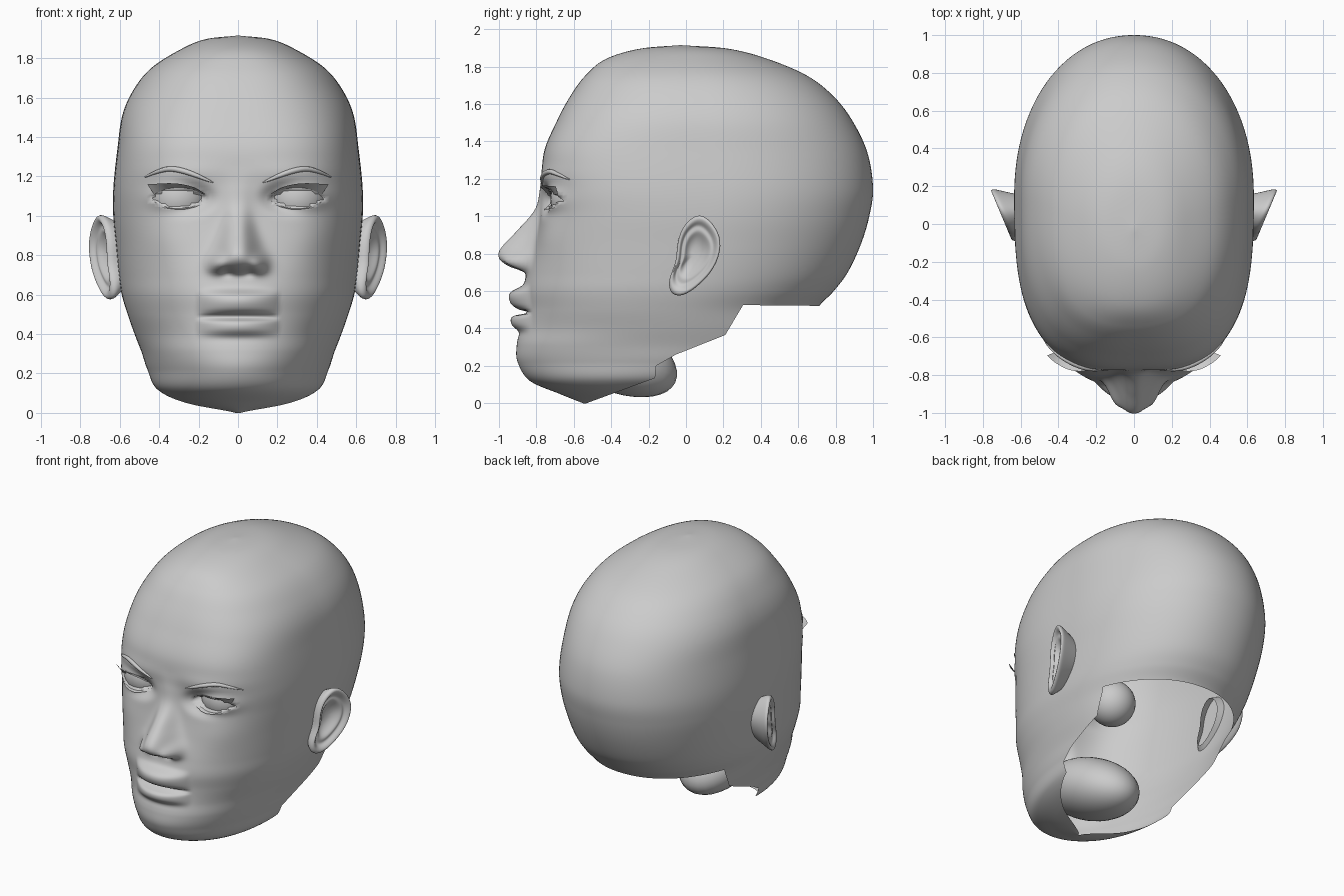
import bpy
import bmesh
from math import sin, cos, pi, exp, radians
from mathutils import Vector, Matrix
from mathutils.bvhtree import BVHTree

if "Cube" in bpy.data.objects:
    bpy.data.objects.remove(bpy.data.objects["Cube"], do_unlink=True)

clay = bpy.data.materials.new("grey_clay")
clay.use_nodes = True
clay.diffuse_color = (0.6, 0.6, 0.6, 1)
clay.node_tree.nodes["Principled BSDF"].inputs["Base Color"].default_value = (0.6, 0.6, 0.6, 1)


def sample(points, t):
    """Smooth curve through (t, value) points."""
    last = len(points) - 1
    t = min(max(t, points[0][0]), points[last][0])
    i = 0
    while i < last - 1 and t > points[i + 1][0]:
        i += 1

    def slope(k):
        a, b = points[max(k - 1, 0)], points[min(k + 1, last)]
        return (b[1] - a[1]) / (b[0] - a[0])

    (t0, a), (t1, b) = points[i], points[i + 1]
    d = t1 - t0
    u = (t - t0) / d
    h = u * u * (3 - 2 * u)
    return (a * (1 - h) + b * h + d * slope(i) * u * (1 - u) ** 2
            - d * slope(i + 1) * u * u * (1 - u))


def bump(x, z, cx, cz, sx, sz):
    return exp(-((x - cx) / sx) ** 2 - ((z - cz) / sz) ** 2)


def finish(name, bm, mirror=False, subdivide=0):
    mesh = bpy.data.meshes.new(name)
    bm.to_mesh(mesh)
    bm.free()
    for face in mesh.polygons:
        face.use_smooth = True
    return dress(bpy.data.objects.new(name, mesh), mirror, subdivide)


def dress(obj, mirror=False, subdivide=0):
    bpy.context.collection.objects.link(obj)
    obj.data.materials.append(clay)
    if mirror:
        obj.modifiers.new("mirror", "MIRROR").use_mirror_merge = False
    if subdivide:
        sub = obj.modifiers.new("smooth", "SUBSURF")
        sub.levels = sub.render_levels = subdivide
    return obj


def bridge(bm, rings, closed=True):
    n = len(rings[0])
    for a, b in zip(rings, rings[1:]):
        for i in range(n if closed else n - 1):
            j = (i + 1) % n
            bm.faces.new((a[i], a[j], b[j], b[i]))


# Head cross sections: height, front, back, half width, squareness of the front
LEVELS = [
    (0, -.55, -.15, .03, 2), (.05, -.675, .05, .27, 2), (.12, -.835, .4, .41, 2),
    (.22, -.9, .62, .46, 2), (.31, -.905, .7, .49, 2.1), (.4, -.885, .7, .525, 2.1),
    (.5, -.87, .7, .56, 2.2), (.6, -.87, .79, .59, 2.3), (.7, -.85, .865, .605, 2.4),
    (.85, -.81, .935, .62, 2.6), (1, -.78, .98, .633, 2.8), (1.15, -.77, 1, .632, 3),
    (1.34, -.76, .97, .612, 3), (1.51, -.69, .89, .587, 2.8), (1.64, -.62, .79, .53, 2.6),
    (1.75, -.54, .65, .44, 2.5), (1.84, -.43, .44, .3, 2.3), (1.895, -.25, .23, .17, 2.1),
    (1.915, -.03, -.03, 0, 2)]
COLUMNS = [list(enumerate(c)) for c in zip(*LEVELS)]

# Face relief, all by height
NOSE = [(.66, 0), (.7, .015), (.73, .1), (.77, .165), (.82, .178),
        (.915, .115), (1.04, .03), (1.15, .01), (1.25, 0)]
NOSE_WIDTH = [(.7, .11), (.8, .1), (.95, .07), (1.1, .06), (1.25, .08)]
LIPS = [(.34, 0), (.38, .005), (.42, .05), (.455, .06), (.47, .04), (.485, -.03),
        (.5, .02), (.53, .065), (.59, .07), (.63, .01), (.66, 0)]
EYE = Vector((.3, -.575, 1.09))
BALL, LID = .15, .165


def lid_gap(x):
    return .042 * max(0, 1 - ((x - EYE.x) / .135) ** 2)


def relief(x, y, z):
    """Front surface depth after sculpting the features."""
    x = abs(x)
    y -= sample(NOSE, z) * exp(-(x / sample(NOSE_WIDTH, z)) ** 2.5)
    y -= .06 * bump(x, z, .105, .755, .045, .045)
    y += .03 * bump(x, z, .055, .715, .03, .02)
    y -= sample(LIPS, z) * max(0, 1 - (x / .21) ** 2)
    y -= .012 * bump(x, z, .28, 1.22, .2, .05)
    y -= .015 * bump(x, z, .38, .88, .13, .13)
    dx, dz = x - EYE.x, z - EYE.z
    weight = exp(-((dx / .15) ** 2 + (dz / .08) ** 2) ** 2)
    lid = EYE.y - LID + (dx * dx + dz * dz) / (2 * LID)
    y += (lid - y) * weight
    if abs(dz) < lid_gap(x):
        y += .05
    return y


# Head shell, lofted with denser columns on the face
bm = bmesh.new()
rings = []
SEGMENTS, STEPS = 160, 10
for r in range((len(LEVELS) - 1) * STEPS + 1):
    z, front, back, width, power = (sample(c, r / STEPS) for c in COLUMNS)
    middle = front + (back - front) * .52
    ring = []
    for s in range(SEGMENTS):
        a = 2 * pi * s / SEGMENTS
        a -= .5 * sin(a)
        sx, cy = sin(a), cos(a)
        n, depth = (power, middle - front) if cy > 0 else (2.1, back - middle)
        radius = (abs(sx) ** n + abs(cy) ** n) ** (-1 / n)
        x, y = width * radius * sx, middle - depth * radius * cy
        if cy > 0 and .3 < z < 1.5:
            y = relief(x, y, z)
        ring.append(bm.verts.new((x, y, z)))
    rings.append(ring)
bridge(bm, rings)
bmesh.ops.remove_doubles(bm, verts=bm.verts, dist=.0005)

# Neck opening, cut along the jaw and the nape
EDGE = [(-.56, -.01), (-.165, .135), (-.16, .2), (-.055, .26),
        (.21, .365), (.305, .525), (.8, .52)]
for (y0, z0), (y1, z1) in zip(EDGE, EDGE[1:]):
    near = [f for f in bm.faces
            if y0 - .06 < f.calc_center_median().y < y1 + .06 and f.calc_center_median().z < .65]
    geom = set(near) | {e for f in near for e in f.edges} | {v for f in near for v in f.verts}
    bmesh.ops.bisect_plane(bm, geom=list(geom), plane_co=(0, y0, z0),
                           plane_no=(0, z0 - z1, y1 - y0))


def below_edge(p):
    for (y0, z0), (y1, z1) in zip(EDGE, EDGE[1:]):
        if y0 <= p.y < y1:
            return p.z < z0 + (z1 - z0) * (p.y - y0) / (y1 - y0)
    return False


bmesh.ops.delete(bm, geom=[f for f in bm.faces if below_edge(f.calc_center_median())],
                 context="FACES")
bmesh.ops.recalc_face_normals(bm, faces=bm.faces)
surface = BVHTree.FromBMesh(bm)
finish("head", bm)


def on_face(x, z, lift):
    hit = surface.ray_cast(Vector((x, -2, z)), Vector((0, 1, 0)))[0]
    return Vector((x, hit.y - lift, z))


# Eyeballs
bm = bmesh.new()
bmesh.ops.create_uvsphere(bm, u_segments=32, v_segments=20, radius=BALL,
                          matrix=Matrix.Translation(EYE))
finish("eyeballs", bm, mirror=True)

# Mouth cavity hanging inside the jaw
bm = bmesh.new()
place = Matrix.Translation((0, -.42, .28)) @ Matrix.Rotation(radians(-25), 4, "X")
bmesh.ops.create_uvsphere(bm, u_segments=32, v_segments=20, radius=1,
                          matrix=place @ Matrix.Diagonal((.25, .4, .2, 1)))
finish("mouth_cavity", bm)

# Ears: one outline, stepped inward from root to rim to bowl
OUTLINE = [(.09, 1.015), (.165, .94), (.195, .845), (.155, .72), (.07, .63), (-.02, .565),
           (-.09, .585), (-.095, .67), (-.05, .75), (-.05, .845), (-.025, .935), (.03, .995)]
STAGES = [(.72, None), (.97, -.025), (1.02, 0), (.95, .02), (.83, .012),
          (.73, -.015), (.6, 0), (.45, -.03), (.2, -.05)]
bm = bmesh.new()
rings = []
for scale, lift in STAGES:
    ring = []
    for py, pz in OUTLINE:
        y, z = .05 + (py - .05) * scale, .8 + (pz - .8) * scale
        x = .57 if lift is None else .625 + .42 * (y + .1) + lift
        ring.append(bm.verts.new((x, y, z)))
    rings.append(ring)
bridge(bm, rings)
bm.faces.new(rings[-1])
bmesh.ops.recalc_face_normals(bm, faces=bm.faces)
finish("ears", bm, mirror=True, subdivide=2)

# Eyebrows: tapered tubes lying on the brow
BROW = [(.125, 1.168), (.2, 1.2), (.28, 1.228), (.35, 1.238), (.42, 1.22), (.475, 1.195)]
curve = bpy.data.curves.new("eyebrows", "CURVE")
curve.dimensions = "3D"
curve.bevel_depth = .014
curve.bevel_resolution = 2
line = curve.splines.new("POLY")
COUNT = 20
line.points.add(COUNT)
for i, point in enumerate(line.points):
    x = .125 + .35 * i / COUNT
    point.co = (*on_face(x, sample(BROW, x), .002), 1)
    point.radius = .15 + .85 * sin(pi * i / COUNT) ** .7
line.use_smooth = True
dress(bpy.data.objects.new("eyebrows", curve), mirror=True)


# Eyelashes: thin fans from the lid edge
def lashes(name, side, tips, forward):
    bm = bmesh.new()
    rows = [[], []]
    for i in range(COUNT + 1):
        u = i / COUNT
        x = .17 + .255 * u
        root = on_face(x, EYE.z + side * (lid_gap(x) + .012), .002)
        tip_x, tip_z = (sample([(t, p[k]) for t, p in tips], u) for k in (0, 1))
        tip = Vector((tip_x, root.y - forward * sin(pi * (.1 + .8 * u)), tip_z))
        rows[0].append(bm.verts.new(root))
        rows[1].append(bm.verts.new(tip))
    bridge(bm, rows, closed=False)
    finish(name, bm, mirror=True)


lashes("upper_lashes", 1, [(0, (.17, 1.115)), (.3, (.24, 1.15)),
                           (.6, (.33, 1.165)), (1, (.46, 1.16))], .045)
lashes("lower_lashes", -1, [(0, (.165, 1.06)), (.5, (.28, 1.032)), (1, (.41, 1.045))], .025)
